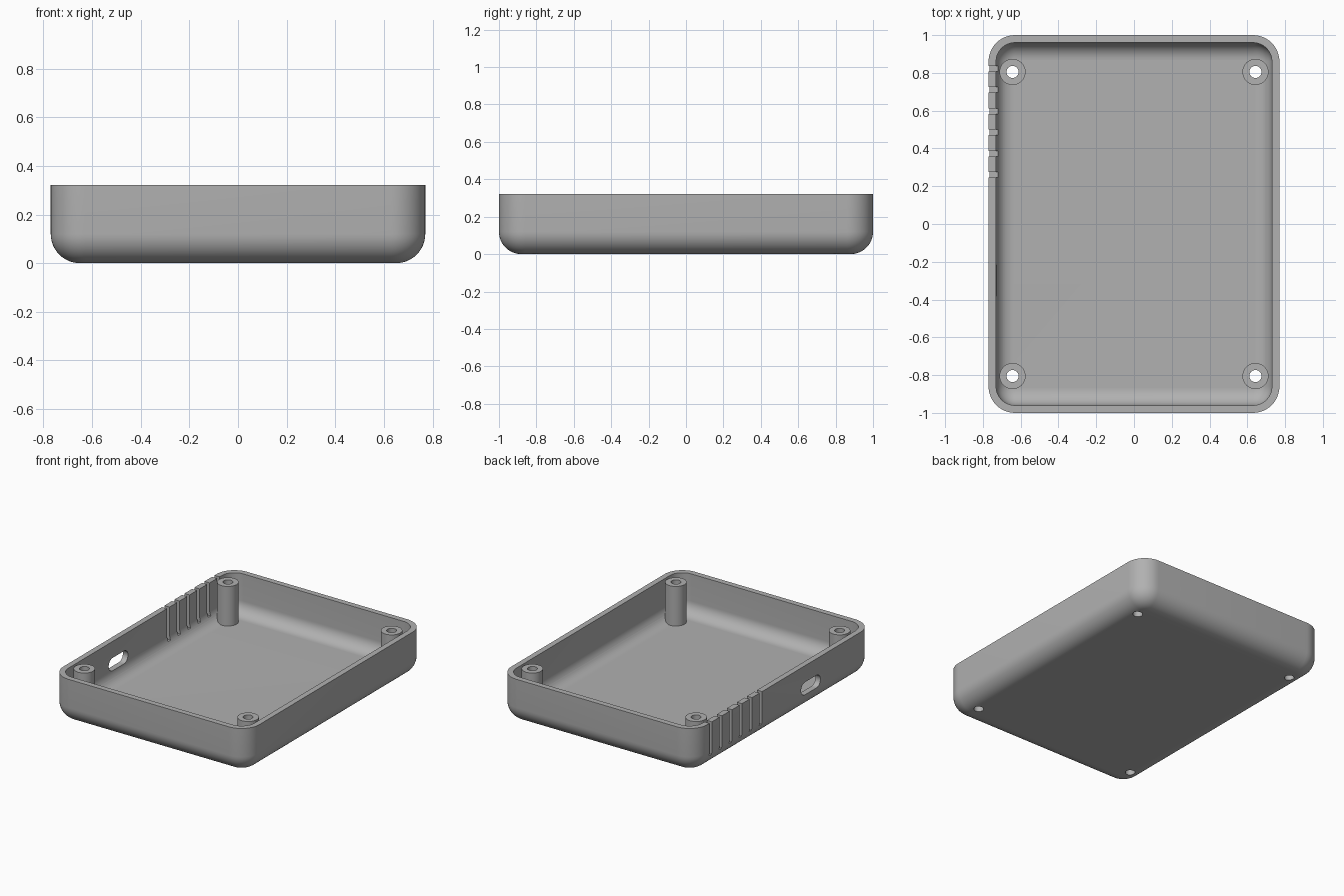
import bpy, bmesh, math
from mathutils import Matrix

HALF_X, HALF_Y, HEIGHT = 0.77, 1.0, 0.322
WALL, FLOOR = 0.04, 0.04
CORNER, FILLET = 0.14, 0.12
POST_X, POST_Y = 0.643, 0.805

if "Cube" in bpy.data.objects:
    bpy.data.objects.remove(bpy.data.objects["Cube"], do_unlink=True)

grey = bpy.data.materials.new("grey plastic")
grey.use_nodes = True
grey.diffuse_color = (0.44, 0.44, 0.44, 1)
grey.node_tree.nodes["Principled BSDF"].inputs["Base Color"].default_value = grey.diffuse_color


def make_object(name, bm):
    bmesh.ops.recalc_face_normals(bm, faces=bm.faces)
    mesh = bpy.data.meshes.new(name)
    bm.to_mesh(mesh)
    bm.free()
    mesh.materials.append(grey)
    obj = bpy.data.objects.new(name, mesh)
    bpy.context.collection.objects.link(obj)
    return obj


def rounded_ring(bm, hx, hy, radius, z, steps=12):
    """Ring of vertices around a rounded rectangle."""
    ring = []
    for quarter, (sx, sy) in enumerate([(1, 1), (-1, 1), (-1, -1), (1, -1)]):
        for i in range(steps + 1):
            a = math.pi / 2 * (quarter + i / steps)
            ring.append(bm.verts.new((sx * (hx - radius) + radius * math.cos(a),
                                      sy * (hy - radius) + radius * math.sin(a), z)))
    return ring


def bridge(bm, low, high):
    n = len(low)
    for i in range(n):
        j = (i + 1) % n
        bm.faces.new((low[i], low[j], high[j], high[i]))


def tub_rings(bm, inset, bottom, corner, fillet, steps=12):
    """Rings of a filleted tub, from its flat bottom up to the rim."""
    rings = []
    for i in range(steps + 1):
        a = math.pi / 2 * i / steps
        shrink = inset + fillet * (1 - math.sin(a))
        rings.append(rounded_ring(bm, HALF_X - shrink, HALF_Y - shrink,
                                  corner - fillet * (1 - math.sin(a)),
                                  bottom + fillet * (1 - math.cos(a))))
    rings.append(rounded_ring(bm, HALF_X - inset, HALF_Y - inset, corner, HEIGHT))
    for low, high in zip(rings, rings[1:]):
        bridge(bm, low, high)
    bm.faces.new(rings[0])
    return rings


def cylinder(name, x, y, radius, z0, z1):
    bm = bmesh.new()
    bmesh.ops.create_cone(bm, cap_ends=True, segments=40, radius1=radius, radius2=radius,
                          depth=z1 - z0, matrix=Matrix.Translation((x, y, (z0 + z1) / 2)))
    return make_object(name, bm)


def combine(target, tool, operation):
    """Apply a boolean and discard the tool."""
    tool.hide_render = True
    mod = target.modifiers.new(operation.lower(), 'BOOLEAN')
    mod.operation, mod.object, mod.solver = operation, tool, 'EXACT'
    bpy.context.view_layer.objects.active = target
    bpy.ops.object.modifier_apply(modifier=mod.name)
    bpy.data.objects.remove(tool, do_unlink=True)


# Hollow tray with rounded corners and floor edge
bm = bmesh.new()
outer = tub_rings(bm, 0, 0, CORNER, FILLET)
inner = tub_rings(bm, WALL, FLOOR, CORNER - WALL, FILLET - 0.03)
bridge(bm, outer[-1], inner[-1])
tray = make_object("enclosure_tray", bm)

# Four screw posts, drilled right through the floor
corners = [(sx * POST_X, sy * POST_Y) for sx in (-1, 1) for sy in (-1, 1)]
for x, y in corners:
    combine(tray, cylinder("screw_post", x, y, 0.069, FLOOR / 2, HEIGHT - 0.001), 'UNION')
for x, y in corners:
    combine(tray, cylinder("screw_hole", x, y, 0.032, -0.1, HEIGHT + 0.1), 'DIFFERENCE')

# Row of vent slots open at the rim
for i in range(6):
    bm = bmesh.new()
    bmesh.ops.create_cube(bm, size=1)
    bmesh.ops.scale(bm, verts=bm.verts, vec=(0.135, 0.028, 0.4))
    bmesh.ops.translate(bm, verts=bm.verts, vec=(-0.785, 0.26 + 0.1125 * i, 0.29))
    combine(tray, make_object("vent_slot", bm), 'DIFFERENCE')

# Rounded cable port through the same wall
bm = bmesh.new()
back = rounded_ring(bm, 0.045, 0.108, 0.044, -0.07)
front = rounded_ring(bm, 0.045, 0.108, 0.044, 0.07)
bridge(bm, back, front)
bm.faces.new(back)
bm.faces.new(front)
bm.transform(Matrix.Translation((-0.76, -0.3, 0.16)) @ Matrix.Rotation(math.pi / 2, 4, 'Y'))
combine(tray, make_object("cable_port", bm), 'DIFFERENCE')

# Smooth curves with crisp edges
bpy.ops.object.select_all(action='DESELECT')
tray.select_set(True)
bpy.context.view_layer.objects.active = tray
bpy.ops.object.shade_smooth_by_angle(angle=math.radians(30))
